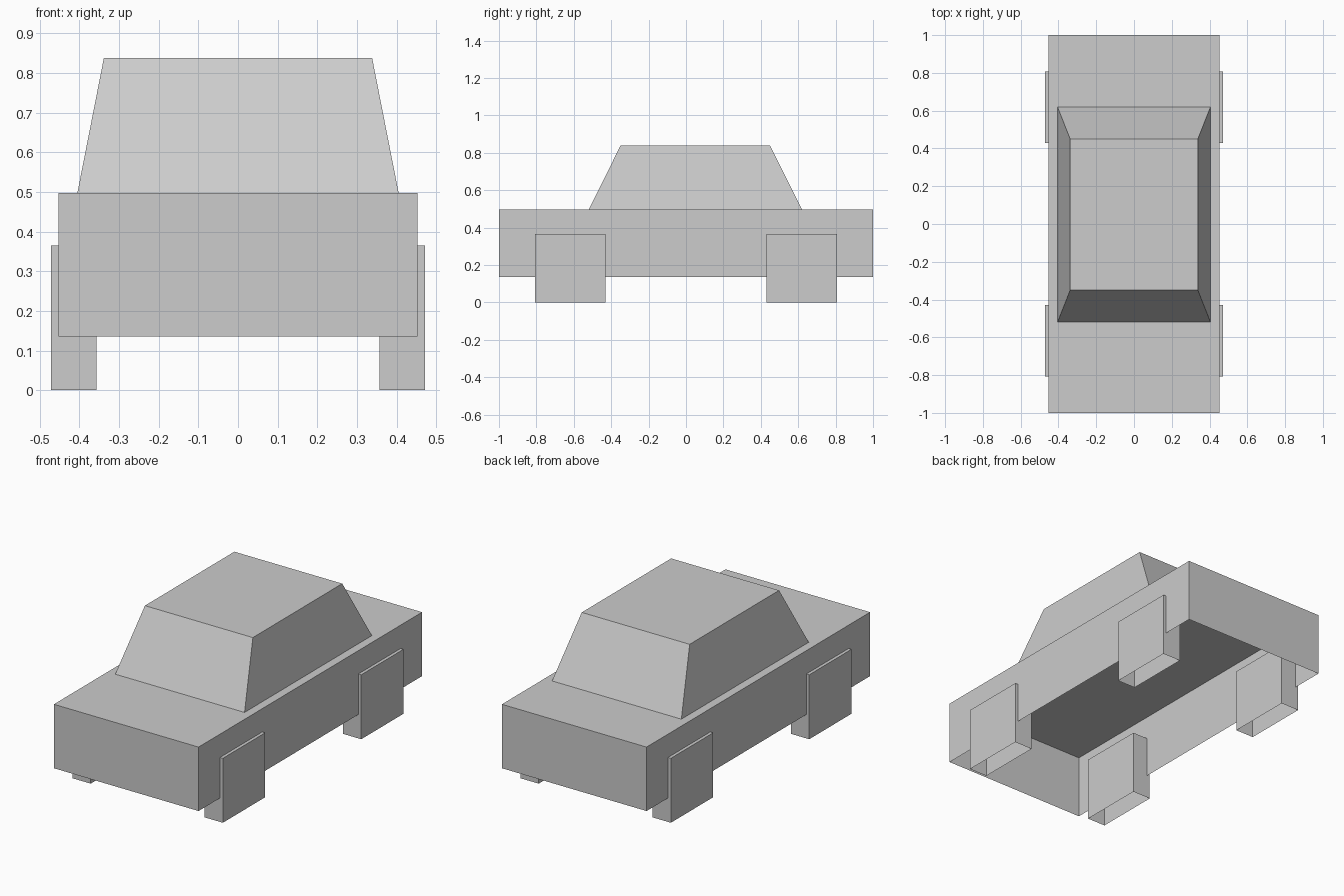
import bpy
import bmesh

if "Cube" in bpy.data.objects:
    bpy.data.objects.remove(bpy.data.objects["Cube"])

paint = bpy.data.materials.new("light grey")
paint.diffuse_color = (0.604, 0.604, 0.604, 1.0)
paint.use_nodes = True
paint.node_tree.nodes["Principled BSDF"].inputs["Base Color"].default_value = paint.diffuse_color


def open_box(name, low, high, top=None):
    """Box without a bottom; top = (x0, y0, x1, y1) optionally tapers the roof."""
    (x0, y0, z0), (x1, y1, z1) = low, high
    tx0, ty0, tx1, ty1 = top or (x0, y0, x1, y1)
    bm = bmesh.new()
    base = [bm.verts.new((x, y, z0)) for x, y in ((x0, y0), (x1, y0), (x1, y1), (x0, y1))]
    roof = [bm.verts.new((x, y, z1)) for x, y in ((tx0, ty0), (tx1, ty0), (tx1, ty1), (tx0, ty1))]
    bm.faces.new(roof)
    for i in range(4):
        j = (i + 1) % 4
        bm.faces.new((base[i], base[j], roof[j], roof[i]))
    mesh = bpy.data.meshes.new(name)
    bm.to_mesh(mesh)
    bm.free()
    mesh.materials.append(paint)
    obj = bpy.data.objects.new(name, mesh)
    bpy.context.collection.objects.link(obj)
    return obj


# Lower body shell, open underneath
open_box("body", (-0.453, -1.0, 0.135), (0.453, 1.0, 0.497))

# Tapered cabin
open_box("cabin", (-0.405, -0.52, 0.497), (0.405, 0.62, 0.838),
         top=(-0.338, -0.35, 0.338, 0.45))

# Four square wheels, open underneath
for side, sx in (("left", -1), ("right", 1)):
    for end, sy in (("front", -1), ("back", 1)):
        xs = sorted((sx * 0.357, sx * 0.471))
        ys = sorted((sy * 0.43, sy * 0.808))
        open_box(f"{end}_{side}_wheel", (xs[0], ys[0], 0.0), (xs[1], ys[1], 0.365))
